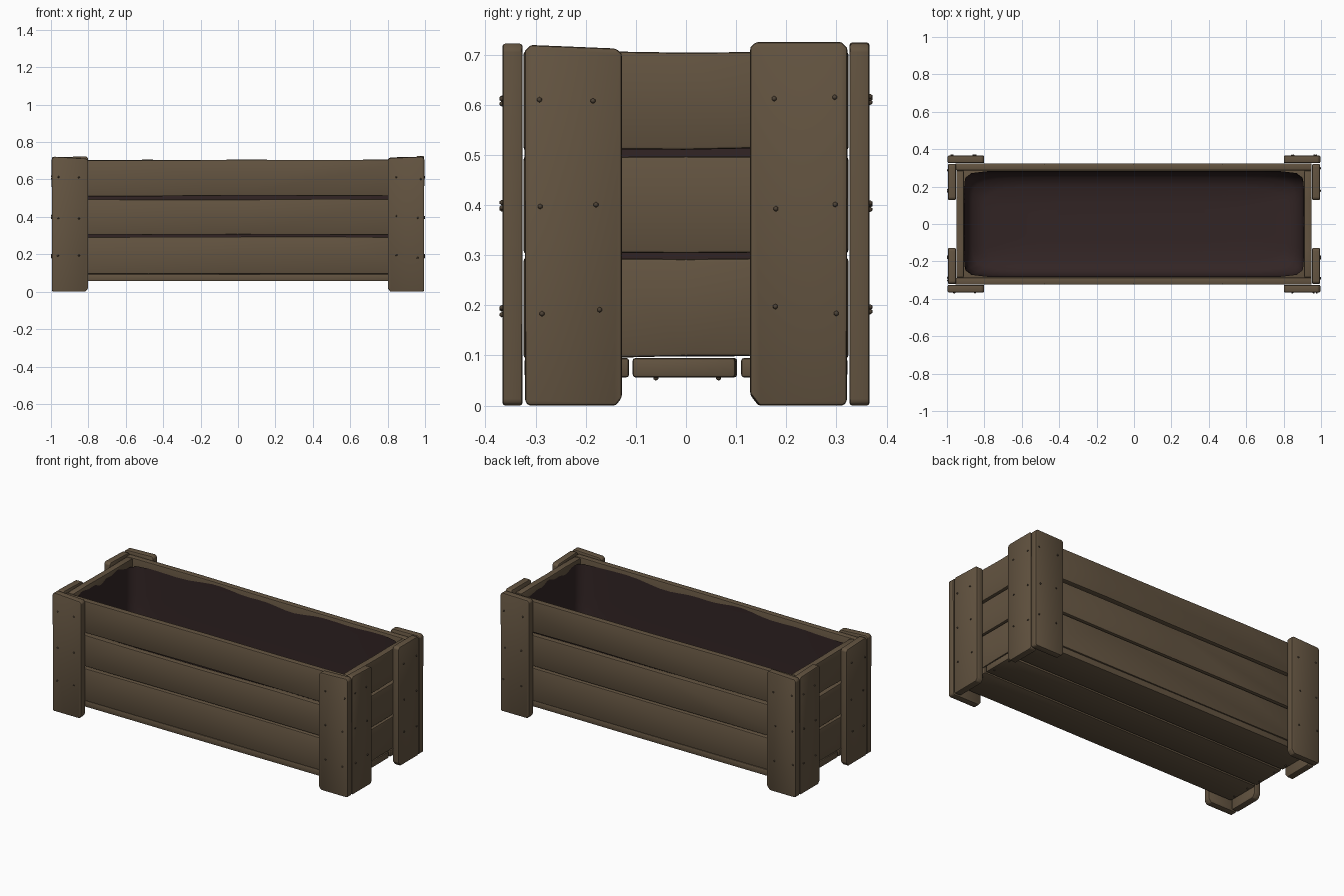
import bpy, bmesh, math, random
from mathutils import Vector

if "Cube" in bpy.data.objects:
    bpy.data.objects.remove(bpy.data.objects["Cube"])

random.seed(4)

def material(name, rgb):
    m = bpy.data.materials.new(name)
    m.diffuse_color = (*rgb, 1)
    m.use_nodes = True
    m.node_tree.nodes["Principled BSDF"].inputs["Base Color"].default_value = m.diffuse_color
    return m

WOOD = material("weathered wood", (0.125, 0.088, 0.052))
LINER = material("dark liner", (0.032, 0.018, 0.018))
NAIL = material("nail iron", (0.075, 0.055, 0.036))

def finish(bm, name, mat, angle=35):
    bmesh.ops.recalc_face_normals(bm, faces=bm.faces)
    me = bpy.data.meshes.new(name)
    bm.to_mesh(me)
    bm.free()
    ob = bpy.data.objects.new(name, me)
    bpy.context.collection.objects.link(ob)
    me.materials.append(mat)
    bpy.context.view_layer.objects.active = ob
    ob.select_set(True)
    bpy.ops.object.shade_smooth_by_angle(angle=math.radians(angle))
    ob.select_set(False)
    return ob

def board(name, outline, place, depth, bevel=0.006):
    """Extrude a 2D outline by depth; place(u, v, w) maps it into the model."""
    bm = bmesh.new()
    a = [bm.verts.new(place(u, v, 0)) for u, v in outline]
    b = [bm.verts.new(place(u, v, depth)) for u, v in outline]
    n = len(a)
    bm.faces.new(a)
    bm.faces.new(b[::-1])
    for i in range(n):
        bm.faces.new((a[i], b[i], b[(i + 1) % n], a[(i + 1) % n]))
    bm.normal_update()
    bmesh.ops.bevel(bm, geom=bm.edges[:], offset=bevel, segments=2,
                    profile=0.5, affect='EDGES', clamp_overlap=True)
    return finish(bm, name, WOOD)

def rough(lo, hi, v0, v1, j=0.003):
    """Long rectangle with slightly uneven edges."""
    us = [lo + (hi - lo) * k / 4 for k in range(5)]
    r = lambda: random.uniform(-j, j)
    return [(u, v0 + r()) for u in us] + [(u, v1 + r()) for u in us[::-1]]

ROWS = [(0.097, 0.292), (0.305, 0.495), (0.511, 0.704)]

# Wall boards
for i, (z0, z1) in enumerate(ROWS):
    for s, side in ((-1, "front"), (1, "back")):
        board(f"{side}_wall_board_{i}", rough(-0.955, 0.95, z0, z1),
              lambda u, v, w, s=s: Vector((u, s * (0.287 + w), v)), 0.037)
    for s, side in ((-1, "left"), (1, "right")):
        board(f"{side}_end_board_{i}", rough(-0.286, 0.286, z0, z1, 0.002),
              lambda u, v, w, s=s: Vector((s * (0.91 + w), u, v)), 0.04)

# Floor boards
for i, (y0, y1) in enumerate([(-0.32, -0.115), (-0.105, 0.1), (0.11, 0.32)]):
    board(f"floor_board_{i}", rough(-0.95, 0.95, y0, y1, 0.002),
          lambda u, v, w: Vector((u, v, 0.056 + w)), 0.039)

def post_outline(width, top_out, top_in):
    """Upright with worn corners; u runs from the outer corner inwards."""
    c = random.uniform(0.012, 0.02)
    return [(0.003, 0.008), (0.010, 0), (width - c, 0), (width, c * 1.3),
            (width, top_in - 0.01), (width - 0.012, top_in),
            (0.014, top_out), (0.002, top_out - 0.012)]

def nail(bm, pos):
    v = bmesh.ops.create_icosphere(bm, subdivisions=1, radius=0.0055)["verts"]
    bmesh.ops.translate(bm, verts=v, vec=pos)

# Corner posts: two uprights meeting at each corner
nails = bmesh.new()
tops = {(-1, -1): (0.722, 0.712, 0.718, 0.712), (1, -1): (0.722, 0.715, 0.719, 0.712),
        (-1, 1): (0.718, 0.724, 0.715, 0.72), (1, 1): (0.722, 0.718, 0.725, 0.725)}
for (sx, sy), t in tops.items():
    tag = ("left" if sx < 0 else "right") + ("_front" if sy < 0 else "_back")
    face = lambda u, v, w, sx=sx, sy=sy: Vector((sx * (0.998 - u), sy * (0.326 + w), v))
    end = lambda u, v, w, sx=sx, sy=sy: Vector((sx * (0.953 + w), sy * (0.324 - u), v))
    board(tag + "_wide_post", post_outline(0.197, t[0], t[1]), face, 0.04, 0.007)
    board(tag + "_end_post", post_outline(0.196, t[2], t[3]), end, 0.041, 0.007)
    for z in (0.19, 0.4, 0.61):
        for u in (0.03, 0.145):
            j = lambda: random.uniform(-0.009, 0.009)
            nail(nails, face(u + j(), z + j(), 0.041))
            nail(nails, end(u + j(), z + j(), 0.042))

# Floor nails
for x in (-0.93, 0.93):
    for y in (-0.27, -0.16, -0.06, 0.065, 0.16, 0.27):
        nail(nails, Vector((x, y, 0.055)))
finish(nails, "nails", NAIL, 60)

# Sagging cloth liner, lofted from rounded rectangles
RINGS = [(0.675, 0.908, 0.284, 16), (0.5, 0.906, 0.283, 16), (0.3, 0.904, 0.281, 14),
         (0.18, 0.895, 0.275, 10), (0.135, 0.865, 0.25, 8), (0.115, 0.8, 0.2, 7),
         (0.108, 0.5, 0.1, 6)]
SEG = 96
bm = bmesh.new()
loops = []
for k, (z, hx, hy, p) in enumerate(RINGS):
    ring = []
    for i in range(SEG):
        a = 2 * math.pi * i / SEG
        c, s = math.cos(a), math.sin(a)
        m = (abs(c) ** p + abs(s) ** p) ** (-1 / p)
        wave = 0.010 * math.sin(7 * a + 1) + 0.006 * math.sin(17 * a) if k == 0 else 0
        ring.append(bm.verts.new((hx * m * c, hy * m * s, z + wave)))
    loops.append(ring)
for A, B in zip(loops, loops[1:]):
    for i in range(SEG):
        j = (i + 1) % SEG
        bm.faces.new((A[i], A[j], B[j], B[i]))
bm.faces.new(loops[-1])
liner = finish(bm, "liner", LINER, 60)
